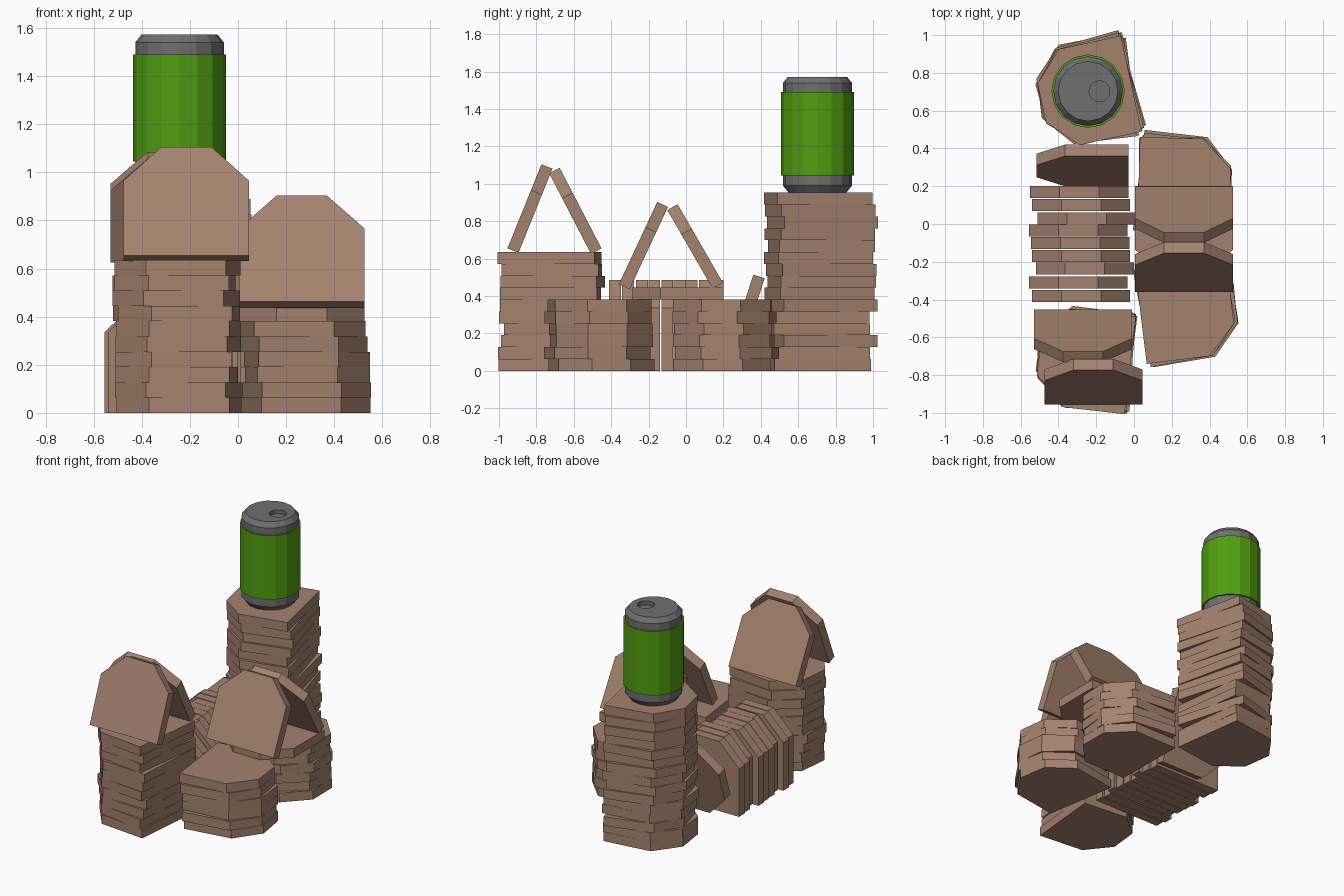
import bpy, bmesh, random
from math import radians, pi, cos, sin
from mathutils import Matrix

if "Cube" in bpy.data.objects:
    bpy.data.objects.remove(bpy.data.objects["Cube"])

random.seed(4)
W, H, T = 0.52, 0.485, 0.0635   # slice width, height, thickness


def material(name, rgb):
    m = bpy.data.materials.new(name)
    m.diffuse_color = (*rgb, 1)
    m.use_nodes = True
    m.node_tree.nodes["Principled BSDF"].inputs["Base Color"].default_value = m.diffuse_color
    return m


BREAD = material("bread_brown", (0.37, 0.225, 0.155))
GREEN = material("can_green", (0.08, 0.34, 0.005))
METAL = material("can_grey", (0.16, 0.16, 0.16))


def add_object(name, mesh, matrix=Matrix()):
    ob = bpy.data.objects.new(name, mesh)
    bpy.context.collection.objects.link(ob)
    ob.matrix_world = matrix
    return ob


def slice_mesh():
    # square base, chamfered crown; base edge centred on the origin
    outline = [(-W/2, 0), (W/2, 0), (W/2, 0.335), (0.105, H), (-0.105, H), (-W/2, 0.335)]
    bm = bmesh.new()
    face = bm.faces.new([bm.verts.new((x, y, -T/2)) for x, y in outline])
    top = bmesh.ops.extrude_face_region(bm, geom=[face])
    verts = [g for g in top["geom"] if isinstance(g, bmesh.types.BMVert)]
    bmesh.ops.translate(bm, verts=verts, vec=(0, 0, T))
    bmesh.ops.recalc_face_normals(bm, faces=bm.faces)
    me = bpy.data.meshes.new("slice")
    bm.to_mesh(me)
    bm.free()
    me.materials.append(BREAD)
    return me


SLICE = slice_mesh()


def put_slice(name, loc, tilt=0, turn=0):
    # turn spins the slice in its own plane, tilt then raises it about x
    add_object(name, SLICE, Matrix.Translation(loc)
               @ Matrix.Rotation(radians(tilt), 4, 'X')
               @ Matrix.Rotation(radians(turn), 4, 'Z'))


def stack(name, x, y, count, facing, lo, hi):
    # untidy flat pile of slices
    for i in range(count):
        a = facing + random.uniform(lo, hi)
        cx = x + random.uniform(-0.012, 0.012)
        cy = y + random.uniform(-0.012, 0.012)
        r = radians(a)
        put_slice(name, (cx + sin(r)*H/2, cy - cos(r)*H/2, (i + 0.5)*T), 0, a)


stack("back_tower_slice", -0.25, 0.70, 15, 90, 5, 17)
stack("front_tower_slice", -0.26, -0.71, 10, 90, -8, 0)
stack("front_right_pile_slice", 0.285, -0.45, 6, -90, 3, 12)
stack("back_right_pile_slice", 0.275, 0.205, 6, -90, -7, 1)

# flat slice bridging the two right piles
put_slice("bridge_slice", (0.265, 0.2, 6.5*T), 0, 180)

# slices propped against each other as roofs
put_slice("tower_roof_front", (-0.215, -0.925, 0.643), 68)
put_slice("tower_roof_back", (-0.27, -0.48, 0.64), 117.4)
put_slice("bridge_roof_front", (0.265, -0.33, 0.45), 65)
put_slice("bridge_roof_back", (0.265, 0.17, 0.455), 120)

# row of standing slices, plus one slumped against the tower
row = [(-0.29, 0.17), (-0.28, 0.10), (-0.25, 0.03), (-0.295, -0.035), (-0.285, -0.10),
       (-0.28, -0.17), (-0.26, -0.235), (-0.295, -0.31), (-0.28, -0.38)]
for x, y in row:
    put_slice("wall_slice", (x, y, 0), 90)
put_slice("leaning_slice", (-0.03, 0.31, 0.257), 72, 90)


def lathe(name, profile, mat, sides=16):
    # capped solid of revolution around the can axis
    bm = bmesh.new()
    rings = [[bm.verts.new((r*cos(2*pi*k/sides), r*sin(2*pi*k/sides), z))
              for k in range(sides)] for r, z in profile]
    for a, b in zip(rings, rings[1:]):
        for k in range(sides):
            n = (k + 1) % sides
            bm.faces.new((a[k], a[n], b[n], b[k]))
    bm.faces.new(rings[0][::-1])
    bm.faces.new(rings[-1])
    bmesh.ops.recalc_face_normals(bm, faces=bm.faces)
    me = bpy.data.meshes.new(name)
    bm.to_mesh(me)
    bm.free()
    me.materials.append(mat)
    return add_object(name, me, Matrix.Translation((-0.243, 0.703, 0)))


# drinks can: metal core with a slightly wider green sleeve
core = lathe("can_metal", [(0.155, 0.953), (0.184, 0.99), (0.184, 1.54), (0.158, 1.572)], METAL)
lathe("can_sleeve", [(0.194, 1.045), (0.194, 1.49)], GREEN)

# drinking hole
cutter = lathe("can_hole_cutter", [(0.055, 1.545), (0.055, 1.65)], METAL)
cutter.location.x += 0.06
cutter.hide_render = True
cutter.hide_set(True)
cut = core.modifiers.new("drinking_hole", 'BOOLEAN')
cut.operation = 'DIFFERENCE'
cut.solver = 'EXACT'
cut.object = cutter
